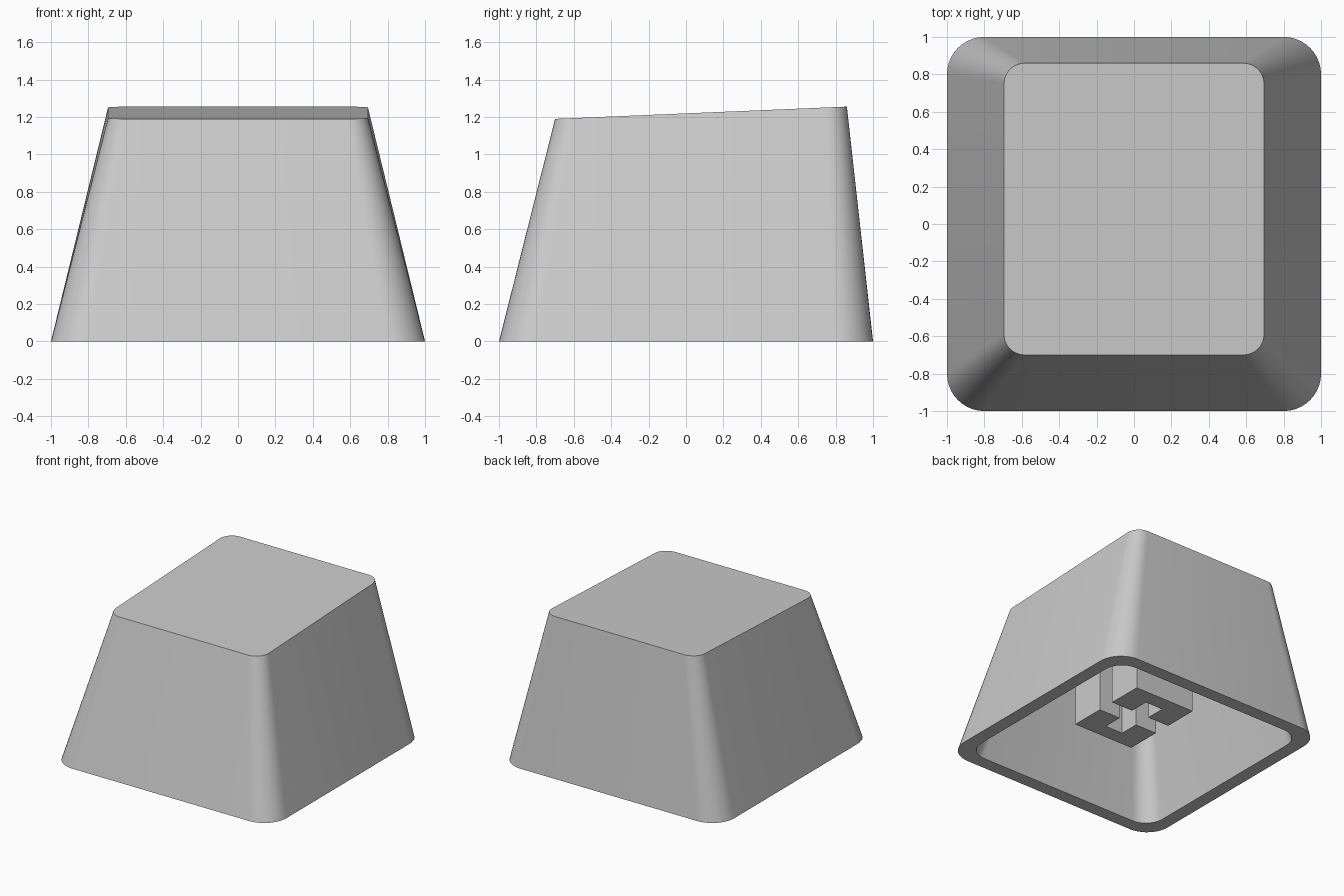
import bpy
import bmesh
from math import cos, sin, pi, radians

default = bpy.data.objects.get("Cube")
if default:
    bpy.data.objects.remove(default)

# Single plain grey plastic
grey = bpy.data.materials.new("grey_plastic")
grey.use_nodes = True
colour = (0.6, 0.6, 0.6, 1)
grey.diffuse_color = colour
grey.node_tree.nodes["Principled BSDF"].inputs["Base Color"].default_value = colour

SEGMENTS = 10  # per rounded corner


def finish(bm, name, smooth=False):
    bmesh.ops.recalc_face_normals(bm, faces=bm.faces)
    mesh = bpy.data.meshes.new(name)
    bm.to_mesh(mesh)
    bm.free()
    mesh.materials.append(grey)
    obj = bpy.data.objects.new(name, mesh)
    bpy.context.collection.objects.link(obj)
    if smooth:
        bpy.ops.object.select_all(action='DESELECT')
        obj.select_set(True)
        bpy.context.view_layer.objects.active = obj
        bpy.ops.object.shade_smooth_by_angle(angle=radians(30))
    return obj


def rounded_ring(bm, half_x, front, back, radius, height):
    """Rounded rectangle of vertices; height is a function of y."""
    corners = [(half_x - radius, back - radius), (radius - half_x, back - radius),
               (radius - half_x, front + radius), (half_x - radius, front + radius)]
    ring = []
    for quarter, (cx, cy) in enumerate(corners):
        for i in range(SEGMENTS + 1):
            a = (quarter + i / SEGMENTS) * pi / 2
            x, y = cx + radius * cos(a), cy + radius * sin(a)
            ring.append(bm.verts.new((x, y, height(y))))
    return ring


def bridge(bm, lower, upper):
    for i in range(len(lower)):
        j = (i + 1) % len(lower)
        bm.faces.new((lower[i], lower[j], upper[j], upper[i]))


def ground(y):
    return 0.0


def top_slope(y):
    return 1.19 + 0.042 * (y + 0.70)


def ceiling_slope(y):
    return top_slope(y) - 0.10


# Hollow tapered shell: outer wall, sloping top, rim, inner wall, ceiling
bm = bmesh.new()
outer_base = rounded_ring(bm, 1.0, -1.0, 1.0, 0.20, ground)
outer_top = rounded_ring(bm, 0.695, -0.70, 0.86, 0.11, top_slope)
inner_base = rounded_ring(bm, 0.89, -0.89, 0.89, 0.16, ground)
inner_top = rounded_ring(bm, 0.60, -0.60, 0.76, 0.09, ceiling_slope)
bridge(bm, outer_base, outer_top)
bridge(bm, inner_base, outer_base)
bridge(bm, inner_top, inner_base)
bm.faces.new(outer_top)
bm.faces.new(inner_top)
finish(bm, "cap_shell", smooth=True)

# Mounting stem: two U-shaped halves leaving a cross-shaped slot between them
STEM_X, STEM_Y = 0.275, 0.36
SLOT_X, SLOT_Y, SLOT_END = 0.08, 0.072, 0.235
STEM_BOTTOM, STEM_TOP = 0.23, 1.15
profile = [(-STEM_X, SLOT_Y), (-SLOT_X, SLOT_Y), (-SLOT_X, SLOT_END), (SLOT_X, SLOT_END),
           (SLOT_X, SLOT_Y), (STEM_X, SLOT_Y), (STEM_X, STEM_Y), (-STEM_X, STEM_Y)]
for name, side in (("stem_back", 1), ("stem_front", -1)):
    bm = bmesh.new()
    lower = [bm.verts.new((x, side * y, STEM_BOTTOM)) for x, y in profile]
    upper = [bm.verts.new((x, side * y, STEM_TOP)) for x, y in profile]
    bridge(bm, lower, upper)
    bm.faces.new(lower)
    bm.faces.new(upper)
    finish(bm, name)
